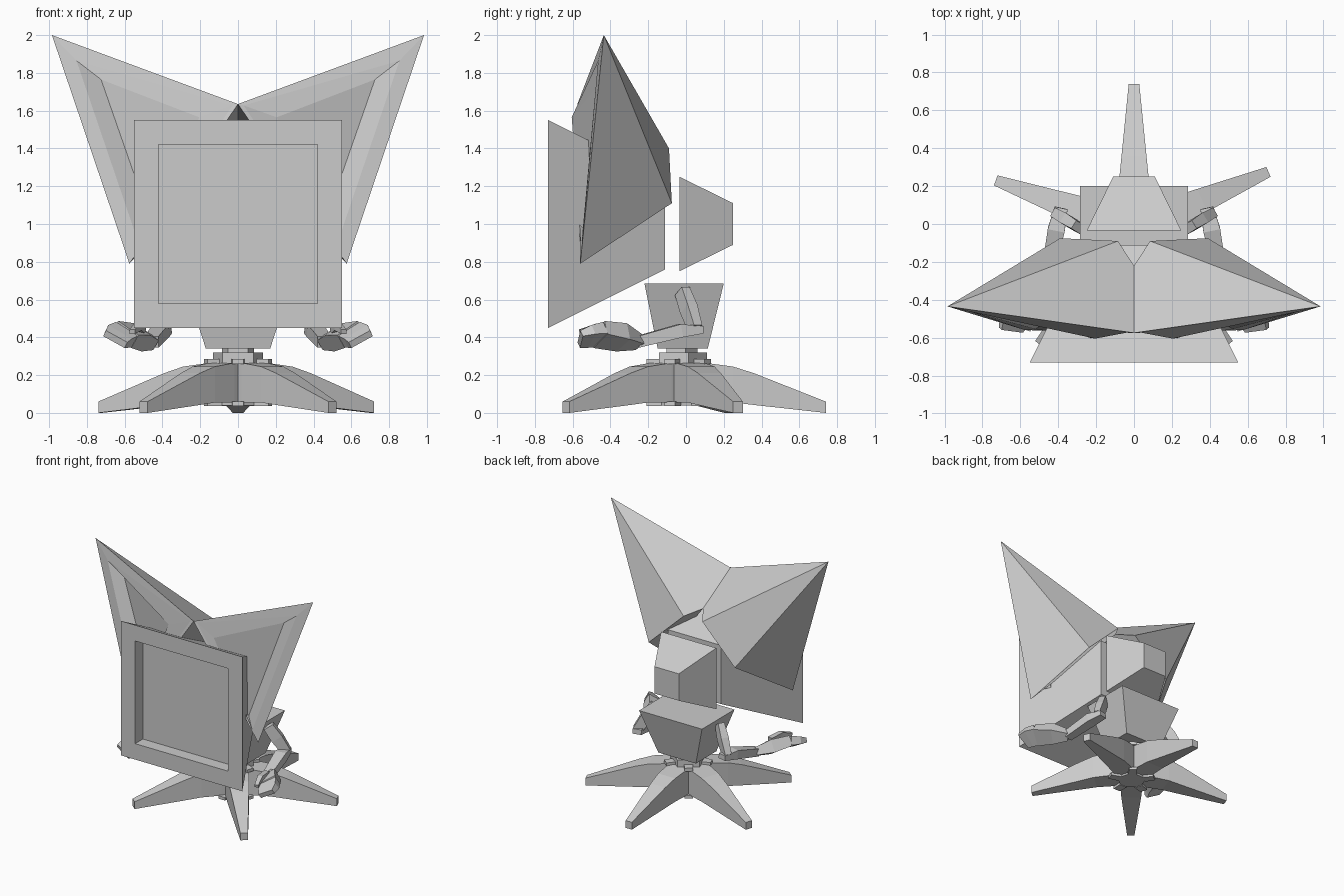
import bpy, bmesh, math
from mathutils import Vector, Matrix

cube = bpy.data.objects.get("Cube")
if cube:
    bpy.data.objects.remove(cube, do_unlink=True)

grey = bpy.data.materials.new("plain grey")
grey.use_nodes = True
grey.diffuse_color = (0.6, 0.6, 0.6, 1)
bsdf = next(n for n in grey.node_tree.nodes if n.type == 'BSDF_PRINCIPLED')
bsdf.inputs["Base Color"].default_value = (0.6, 0.6, 0.6, 1)


def make(name, verts, faces, mirror=False):
    """Mesh object from points and faces, with optional mirror across x."""
    bm = bmesh.new()
    vs = [bm.verts.new(v) for v in verts]
    for f in faces:
        bm.faces.new([vs[i] for i in f])
    bmesh.ops.recalc_face_normals(bm, faces=bm.faces)
    me = bpy.data.meshes.new(name)
    bm.to_mesh(me)
    bm.free()
    me.materials.append(grey)
    ob = bpy.data.objects.new(name, me)
    bpy.context.collection.objects.link(ob)
    if mirror:
        ob.modifiers.new("mirror", 'MIRROR').use_mirror_merge = False
    return ob


def loft(name, rings, mirror=False):
    """Skin equal-sized rings of points and cap both ends."""
    n = len(rings[0])
    faces = [tuple(range(n)), tuple(range((len(rings) - 1) * n, len(rings) * n))]
    for r in range(len(rings) - 1):
        for i in range(n):
            j = (i + 1) % n
            faces.append((r * n + i, r * n + j, (r + 1) * n + j, (r + 1) * n + i))
    return make(name, [p for ring in rings for p in ring], faces, mirror)


def square(y, h, cz=1.0):
    """Square ring facing y."""
    return [(-h, y, cz - h), (h, y, cz - h), (h, y, cz + h), (-h, y, cz + h)]


def limb(name, stations, roll=0):
    """Four-sided limb; stations are (position, half width, half height)."""
    pts = [Vector(s[0]) for s in stations]
    rings = []
    for i, (p, w, h) in enumerate(stations):
        d = (pts[min(i + 1, len(pts) - 1)] - pts[max(i - 1, 0)]).normalized()
        side = d.cross(Vector((0, 0, 1))).normalized()
        up = side.cross(d)
        turn = Matrix.Rotation(math.radians(roll), 3, d)
        side, up = turn @ side * w, turn @ up * h
        c = pts[i]
        rings.append([c - side - up, c + side - up, c + side + up, c - side + up])
    return loft(name, rings, True)


# Screen head: tapering housing with a recessed display
loft("screen_head", [square(-0.63, 0.42), square(-0.73, 0.42),
                     square(-0.73, 0.55), square(-0.11, 0.24)])

# Block behind the screen
loft("head_back", [square(-0.035, 0.25), square(0.25, 0.11)])

# Ears: outer shell, rim and sunken inner triangle
ear = [(0.985, -0.435, 2.0), (0, -0.575, 1.635), (0.575, -0.56, 0.79),    # rim outer
       (0.855, -0.465, 1.865), (0.03, -0.572, 1.628), (0.52, -0.555, 0.88),  # rim inner
       (0.725, -0.44, 1.765), (0.205, -0.605, 1.565), (0.43, -0.49, 0.92),   # floor
       (0, -0.22, 1.435), (0.085, -0.09, 1.4), (0.39, -0.075, 1.11)]      # back corners
make("ears", ear, [(0, 1, 4, 3), (1, 2, 5, 4), (2, 0, 3, 5),
                   (3, 4, 7, 6), (4, 5, 8, 7), (5, 3, 6, 8), (6, 7, 8),
                   (0, 1, 9, 10), (0, 10, 11), (0, 11, 2), (1, 2, 11, 10, 9)], True)

# Torso: wide at the shoulders, narrow at the waist
loft("torso", [[(-x, y0, z), (x, y0, z), (x, y1, z), (-x, y1, z)]
               for x, y0, y1, z in ((0.17, -0.15, 0.115, 0.34), (0.285, -0.22, 0.2, 0.685))])

# Arms
limb("upper_arm", [((0.29, -0.02, 0.645), 0.025, 0.04),
                   ((0.345, 0.015, 0.55), 0.03, 0.045),
                   ((0.405, 0.05, 0.445), 0.025, 0.035)])
limb("forearm", [((0.385, 0.085, 0.44), 0.035, 0.02),
                 ((0.41, -0.03, 0.435), 0.045, 0.035),
                 ((0.455, -0.26, 0.375), 0.035, 0.03)])
limb("palm", [((0.455, -0.25, 0.375), 0.035, 0.03),
              ((0.53, -0.34, 0.40), 0.065, 0.05),
              ((0.60, -0.46, 0.415), 0.075, 0.04)], 30)
limb("fingers", [((0.60, -0.455, 0.415), 0.075, 0.035),
                 ((0.635, -0.51, 0.405), 0.075, 0.028),
                 ((0.65, -0.56, 0.39), 0.065, 0.018)], 30)
limb("thumb", [((0.51, -0.36, 0.44), 0.022, 0.025),
               ((0.53, -0.47, 0.455), 0.02, 0.018),
               ((0.56, -0.56, 0.43), 0.015, 0.012)])

# Star base: five legs reaching from a common hub
HUB = Vector((0, -0.03, 0))
tips = [(0, 0.74), (0.71, 0.275), (0.5, -0.635), (-0.5, -0.635), (-0.73, 0.23)]
profile = [(0.0, 0.085, 0.055, 0.265), (0.13, 0.085, 0.055, 0.265),
           (0.28, 0.077, 0.055, 0.245), (0.39, 0.066, 0.042, 0.21),
           (0.77, 0.028, 0.0, 0.06)]   # radius, half width, bottom, top
for k, tip in enumerate(tips):
    d = Vector((*tip, 0)) - HUB
    scale = d.length / 0.77
    d.normalize()
    n = Vector((d.y, -d.x, 0))
    up = Vector((0, 0, 1))
    loft(f"leg_{k + 1}", [[HUB + d * r * scale + n * s * w + up * z
                           for s, z in ((-1, z0), (1, z0), (1, z1), (-1, z1))]
                          for r, w, z0, z1 in profile])


def prism(name, sides, radius, z0, z1, start=90):
    """Upright prism around the hub."""
    angles = [math.radians(start + 360 * i / sides) for i in range(sides)]
    loft(name, [[HUB + Vector((radius * math.cos(a), radius * math.sin(a), z))
                 for a in angles] for z in (z0, z1)])


# Pentagonal pedestal and hub plates
prism("pedestal", 5, 0.14, 0.26, 0.32)
prism("waist_joint", 5, 0.09, 0.31, 0.35)
prism("lower_hub_plate", 5, 0.12, 0.04, 0.06, -90)

# Lugs above and below each gap between the legs
for k in range(5):
    a = math.radians(-90 + 72 * k)
    d = Vector((math.cos(a), math.sin(a), 0))
    n = Vector((-d.y, d.x, 0))
    for label, z0, z1 in (("upper", 0.26, 0.285), ("lower", 0.036, 0.06)):
        loft(f"{label}_lug_{k + 1}",
             [[HUB + d * r + n * w + Vector((0, 0, z))
               for r, w in ((0.1, -0.035), (0.18, -0.03), (0.18, 0.03), (0.1, 0.035))]
              for z in (z0, z1)])
